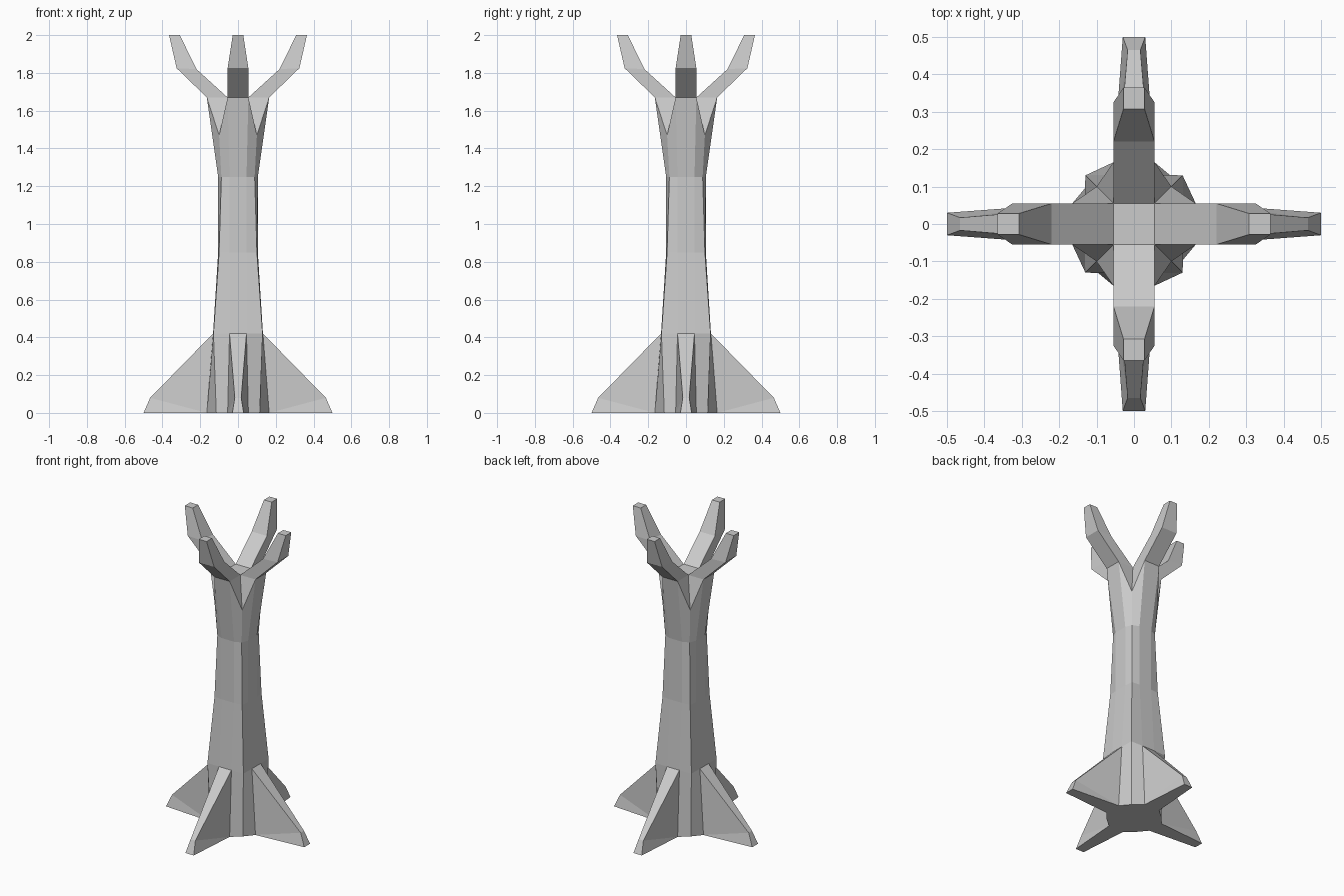
import bpy, bmesh
from mathutils import Matrix, Vector

if "Cube" in bpy.data.objects:
    bpy.data.objects.remove(bpy.data.objects["Cube"])

bm = bmesh.new()


def face(pts, turn):
    """Add one face, rotated about z by a number of quarter turns."""
    rot = Matrix.Rotation(turn * 1.5707963267948966, 3, 'Z')
    bm.faces.new([bm.verts.new(rot @ Vector(p)) for p in pts])


def strip(sections, turn):
    """Join consecutive cross-sections (open lists of points) with quads."""
    for lo, hi in zip(sections, sections[1:]):
        for i in range(len(lo) - 1):
            face([lo[i], lo[i + 1], hi[i + 1], hi[i]], turn)


# Trunk levels: height, side distance, side half width, corner distance, corner height
LEVELS = [
    (0.00, 0.165, 0.055, 0.115, 0.00),
    (0.42, 0.132, 0.045, 0.130, 0.42),
    (0.85, 0.105, 0.045, 0.100, 0.85),
    (1.25, 0.105, 0.045, 0.088, 1.25),
    (1.67, 0.165, 0.055, 0.100, 1.47),
]
# Branch sections: half width, underside (r, z), upper side (r, z)
BRANCH = [
    (0.055, (0.165, 1.67), (0.055, 1.67)),
    (0.055, (0.325, 1.825), (0.22, 1.82)),
    (0.028, (0.365, 2.00), (0.308, 2.00)),
]

for k in range(4):
    # trunk corner facets
    strip([[(r, a, z), (c, c, cz), (a, r, z)] for z, r, a, c, cz in LEVELS], k)
    # trunk side panel above the root
    strip([[(r, -a, z), (r, a, z)] for z, r, a, c, cz in LEVELS[1:]], k)

    # root
    base, top, tip, toe = [[(r, s * w, z) for s in (-1, 1)] for r, w, z in
                           ((0.165, 0.055, 0), (0.132, 0.045, 0.42),
                            (0.5, 0.03, 0), (0.465, 0.017, 0.08))]
    strip([tip, toe, top], k)
    for i in (0, 1):
        face([base[i], tip[i], toe[i]], k)
        face([base[i], toe[i], top[i]], k)
    face([base[0], base[1], tip[1], tip[0]], k)

    # crotch between two branches
    face([(0.165, 0.055, 1.67), (0.1, 0.1, 1.47), (0.055, 0.055, 1.67)], k)
    face([(0.055, 0.055, 1.67), (0.1, 0.1, 1.47), (0.055, 0.165, 1.67)], k)

    # branch
    rings = [[(u[0], -w, u[1]), (u[0], w, u[1]), (v[0], w, v[1]),
              (v[0], -w, v[1]), (u[0], -w, u[1])] for w, u, v in BRANCH]
    strip(rings, k)
    face(rings[-1][:4], k)

# crown centre and underside
face([(-0.055, -0.055, 1.67), (0.055, -0.055, 1.67),
      (0.055, 0.055, 1.67), (-0.055, 0.055, 1.67)], 0)
foot = []
for sx, sy, flip in ((1, 1, 0), (-1, 1, 1), (-1, -1, 0), (1, -1, 1)):
    p = [(0.165, 0.055), (0.115, 0.115), (0.055, 0.165)]
    foot += [(sx * x, sy * y, 0) for x, y in (p[::-1] if flip else p)]
face(foot[::-1], 0)

bmesh.ops.remove_doubles(bm, verts=bm.verts[:], dist=0.0005)
bmesh.ops.recalc_face_normals(bm, faces=bm.faces[:])

mesh = bpy.data.meshes.new("tree_trunk")
bm.to_mesh(mesh)
bm.free()
bpy.context.collection.objects.link(bpy.data.objects.new("tree_trunk", mesh))
